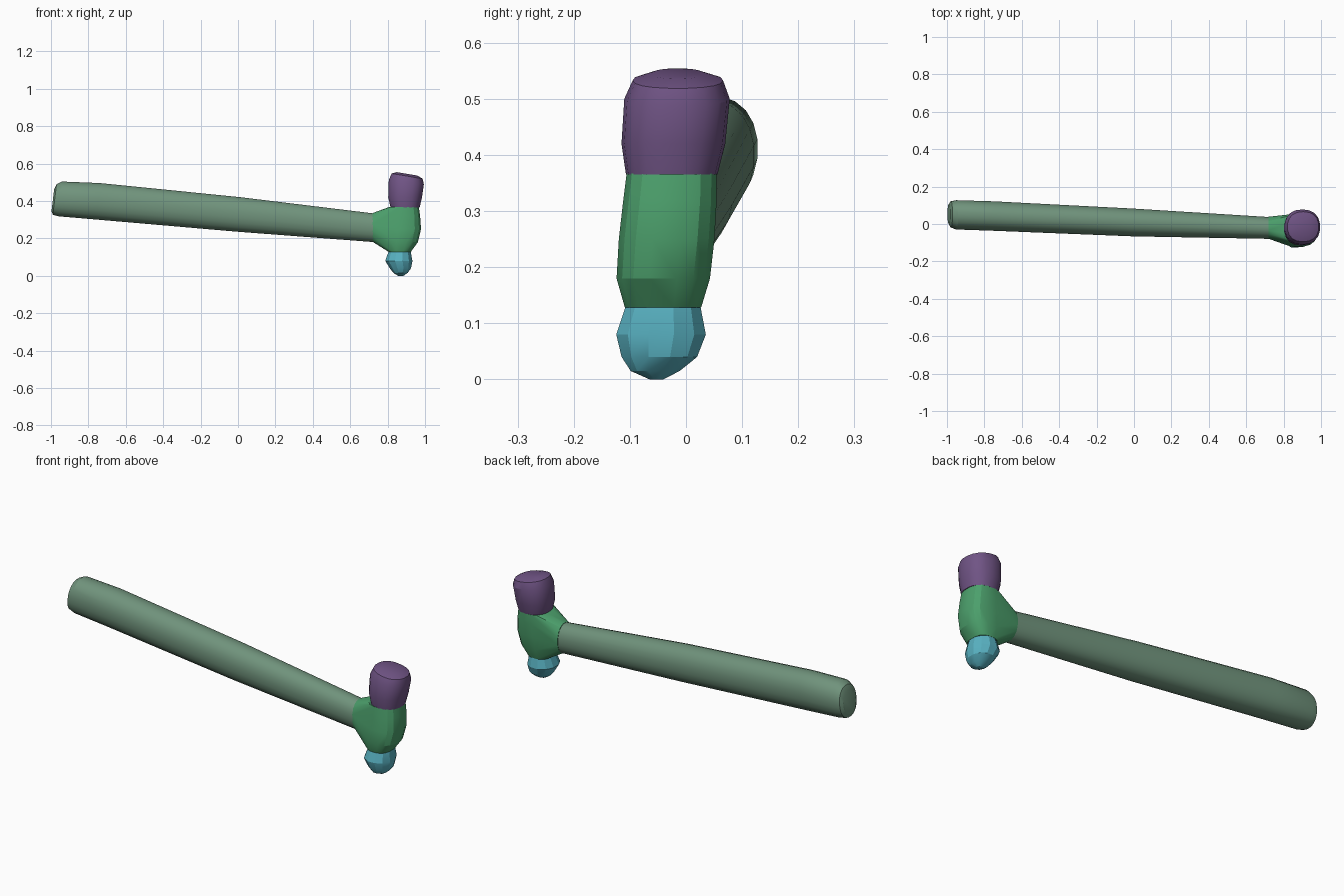
import bpy
import bmesh
from math import cos, sin, tau, copysign, radians

default = bpy.data.objects.get("Cube")
if default:
    bpy.data.objects.remove(default, do_unlink=True)


def material(name, rgb):
    linear = [(c / 255 / 12.92) if c < 11 else ((c / 255 + 0.055) / 1.055) ** 2.4 for c in rgb]
    mat = bpy.data.materials.new(name)
    mat.use_nodes = True
    mat.diffuse_color = (*linear, 1)
    mat.node_tree.nodes["Principled BSDF"].inputs["Base Color"].default_value = (*linear, 1)
    return mat


def rounded(angle, power):
    """Point on a unit superellipse; power 2 is a circle."""
    c, s = cos(angle), sin(angle)
    return copysign(abs(c) ** (2 / power), c), copysign(abs(s) ** (2 / power), s)


def ring(bm, section, axis, sides, power, tilt):
    """Section is (station, low u, high u, low v, high v)."""
    t, u0, u1, v0, v1 = section
    verts = []
    for i in range(sides):
        a, b = rounded(tau * (i + 0.5) / sides, power)
        u = (u0 + u1) / 2 + a * (u1 - u0) / 2
        v = (v0 + v1) / 2 + b * (v1 - v0) / 2
        if axis == "x":
            co = (t + tilt * b * (v1 - v0) / 2, u, v)
        else:
            co = (u, v, t + tilt * a * (u1 - u0) / 2)
        verts.append(bm.verts.new(co))
    return verts


def finish(bm, name, mat, angle):
    bmesh.ops.recalc_face_normals(bm, faces=bm.faces)
    mesh = bpy.data.meshes.new(name)
    bm.to_mesh(mesh)
    bm.free()
    mesh.materials.append(mat)
    obj = bpy.data.objects.new(name, mesh)
    bpy.context.collection.objects.link(obj)
    bpy.ops.object.select_all(action="DESELECT")
    obj.select_set(True)
    bpy.context.view_layer.objects.active = obj
    bpy.ops.object.shade_smooth_by_angle(angle=radians(angle))


def loft(name, mat, sections, axis, sides, power=2.0, tilts=None, angle=25):
    bm = bmesh.new()
    tilts = tilts or [0] * len(sections)
    rings = [ring(bm, s, axis, sides, power, k) for s, k in zip(sections, tilts)]
    for a, b in zip(rings, rings[1:]):
        for i in range(sides):
            j = (i + 1) % sides
            bm.faces.new((a[i], a[j], b[j], b[i]))
    bm.faces.new(rings[0])
    bm.faces.new(rings[-1])
    finish(bm, name, mat, angle)


sage = material("sage green", (112, 147, 124))
green = material("green", (76, 160, 108))
purple = material("purple", (112, 84, 133))
blue = material("light blue", (88, 177, 193))

# Long tapering handle with a rounded butt
loft("handle", sage, [
    (-0.99, 0.0, 0.105, 0.345, 0.465),
    (-0.98, -0.018, 0.122, 0.325, 0.49),
    (-0.95, -0.03, 0.128, 0.317, 0.505),
    (-0.75, -0.037, 0.122, 0.3, 0.497),
    (0.0, -0.067, 0.083, 0.235, 0.422),
    (0.72, -0.08, 0.038, 0.18, 0.335),
    (0.78, -0.08, 0.038, 0.18, 0.33),
], "x", 20, 2.2, [0.12, 0.12, 0.1, 0.1, 0.08, 0, 0])

# Head block, drawn in to the end of the handle
bm = bmesh.new()
ring(bm, (0.72, -0.08, 0.04, 0.18, 0.337), "x", 16, 2.2, 0)
for section in [
    (0.128, 0.805, 0.925, -0.11, 0.028),
    (0.18, 0.785, 0.963, -0.125, 0.044),
    (0.25, 0.79, 0.98, -0.121, 0.052),
    (0.32, 0.8, 0.975, -0.113, 0.056),
    (0.367, 0.805, 0.968, -0.107, 0.056),
]:
    ring(bm, section, "z", 16, 2.6, 0)
hull = bmesh.ops.convex_hull(bm, input=bm.verts)
unused = {g for g in hull["geom_interior"] + hull["geom_unused"] if isinstance(g, bmesh.types.BMVert)}
bmesh.ops.delete(bm, geom=list(unused), context="VERTS")
finish(bm, "head_block", green, 22)

# Striking face above the block
loft("striking_face", purple, [
    (0.365, 0.815, 0.972, -0.107, 0.056),
    (0.42, 0.802, 0.985, -0.115, 0.07),
    (0.5, 0.805, 0.995, -0.11, 0.078),
    (0.533, 0.82, 0.988, -0.095, 0.066),
    (0.545, 0.85, 0.96, -0.06, 0.03),
], "z", 18, 2.3, [0, 0, -0.12, -0.17, -0.17])

# Rounded peen below the block
loft("peen", blue, [
    (0.0, 0.855, 0.885, -0.065, -0.04),
    (0.015, 0.83, 0.908, -0.1, -0.01),
    (0.04, 0.81, 0.927, -0.117, 0.022),
    (0.08, 0.785, 0.935, -0.127, 0.038),
    (0.13, 0.803, 0.925, -0.11, 0.028),
], "z", 12, 2.1)
